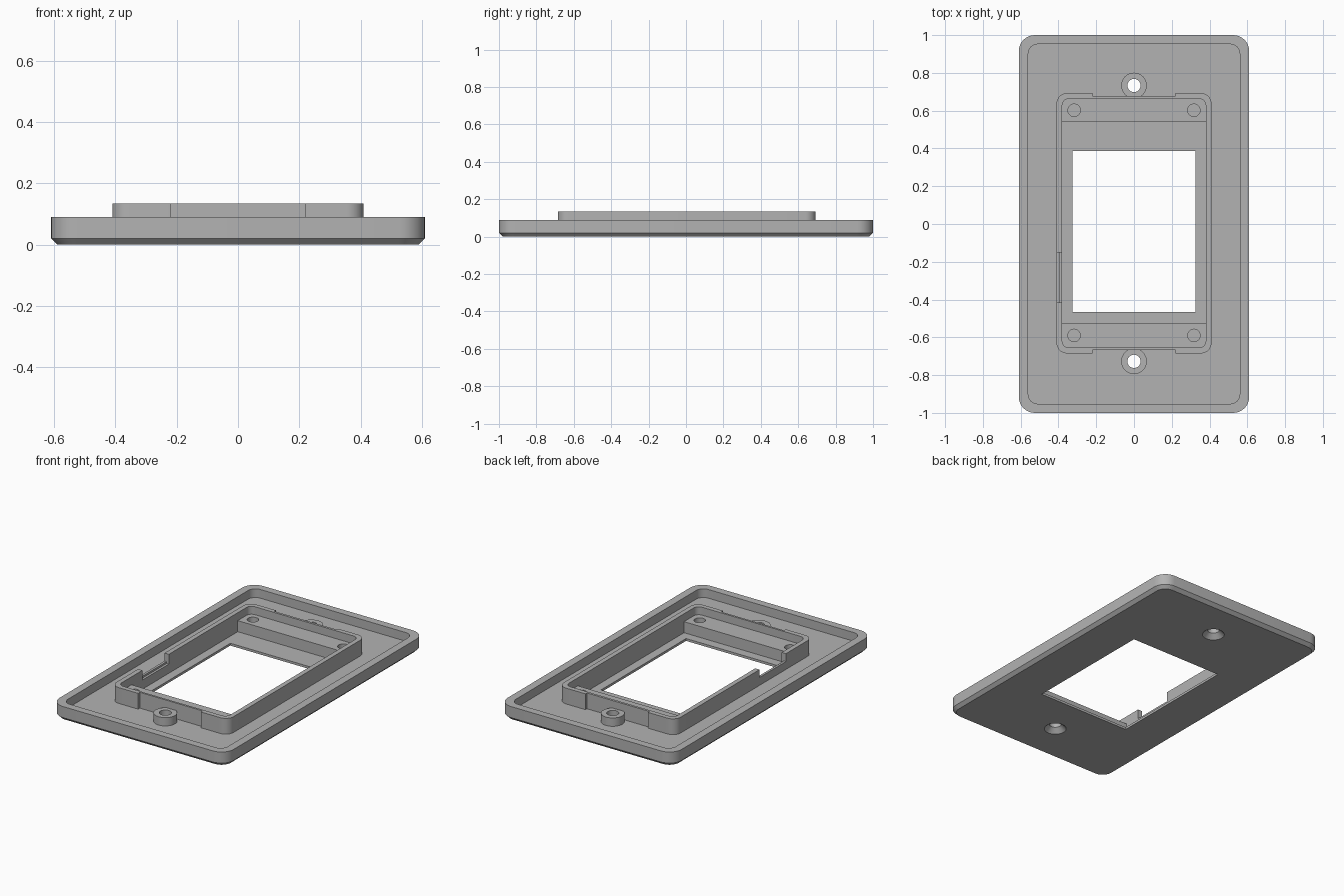
import bpy, bmesh, math

if "Cube" in bpy.data.objects:
    bpy.data.objects.remove(bpy.data.objects["Cube"], do_unlink=True)

grey = bpy.data.materials.new("grey plastic")
grey.use_nodes = True
colour = (0.45, 0.45, 0.45, 1)
grey.diffuse_color = colour
grey.node_tree.nodes["Principled BSDF"].inputs["Base Color"].default_value = colour


def outline(x0, x1, y0, y1, r, steps=8):
    """Rectangle outline with rounded corners, counter-clockwise."""
    if r == 0:
        return [(x0, y0), (x1, y0), (x1, y1), (x0, y1)]
    centres = [(x1 - r, y1 - r), (x0 + r, y1 - r), (x0 + r, y0 + r), (x1 - r, y0 + r)]
    points = []
    for corner, (cx, cy) in enumerate(centres):
        for i in range(steps + 1):
            a = (corner + i / steps) * math.pi / 2
            points.append((cx + r * math.cos(a), cy + r * math.sin(a)))
    return points


def circle(x, y, r, n=32):
    return [(x + r * math.cos(i * math.tau / n), y + r * math.sin(i * math.tau / n))
            for i in range(n)]


def loft(name, layers):
    """Solid through a stack of (outline, z) layers."""
    bm = bmesh.new()
    rings = [[bm.verts.new((x, y, z)) for x, y in pts] for pts, z in layers]
    bm.faces.new(rings[0][::-1])
    bm.faces.new(rings[-1])
    for low, high in zip(rings, rings[1:]):
        n = len(low)
        for i in range(n):
            j = (i + 1) % n
            bm.faces.new((low[i], low[j], high[j], high[i]))
    mesh = bpy.data.meshes.new(name)
    bm.to_mesh(mesh)
    bm.free()
    mesh.materials.append(grey)
    obj = bpy.data.objects.new(name, mesh)
    bpy.context.collection.objects.link(obj)
    return obj


def prism(name, pts, z0, z1):
    return loft(name, [(pts, z0), (pts, z1)])


def cut(target, *cutters):
    """Subtract each cutter in turn."""
    for cutter in cutters:
        mod = target.modifiers.new("cut", "BOOLEAN")
        mod.operation = "DIFFERENCE"
        mod.solver = "EXACT"
        mod.object = cutter
        bpy.context.view_layer.objects.active = target
        bpy.ops.object.modifier_apply(modifier=mod.name)


FLOOR, RIM, TOP, LEDGE, INNER = 0.035, 0.09, 0.135, 0.085, 0.015
HIGH = 0.3

# Plate with a chamfered face and a hollow back
plate = loft("wall_plate", [
    (outline(-0.59, 0.59, -0.98, 0.98, 0.065), 0),
    (outline(-0.61, 0.61, -1, 1, 0.085), 0.02),
    (outline(-0.61, 0.61, -1, 1, 0.085), RIM)])

# Raised frame around the opening
frame = prism("mount_frame", outline(-0.41, 0.41, -0.685, 0.693, 0.055), 0.03, TOP)

# Screw bosses
screws = [-0.727, 0.733]
bosses = [prism(name, circle(0, y, 0.068), 0.03, RIM - 0.002)
          for name, y in zip(("front_screw_boss", "back_screw_boss"), screws)]

# Cutters
recess = prism("recess_cutter", outline(-0.56, 0.56, -0.952, 0.952, 0.05), FLOOR, HIGH)
pocket = prism("pocket_cutter", outline(-0.38, 0.38, -0.655, 0.663, 0.035), LEDGE, HIGH)
well = prism("well_cutter", outline(-0.38, 0.38, -0.523, 0.54, 0), INNER, HIGH)
opening = prism("opening_cutter", outline(-0.325, 0.325, -0.465, 0.387, 0), -0.1, HIGH)
reliefs = [prism("relief_cutter", outline(-0.22, 0.22, y0, y1, 0), 0, HIGH)
           for y0, y1 in ((-0.8, -0.668), (0.678, 0.8))]
pins = [prism("pin_cutter", circle(x, y, 0.033), 0.04, HIGH)
        for x in (-0.317, 0.317) for y in (-0.59, 0.602)]
notches = [prism("notch_cutter", outline(x0, x1, -0.415, -0.15, 0), z, HIGH)
           for x0, x1, z in ((-0.45, -0.39, LEDGE), (-0.395, -0.36, LEDGE - 0.012))]
screw_holes = [loft("screw_hole_cutter", [
    (circle(0, y, 0.07), -0.005), (circle(0, y, 0.035), 0.03),
    (circle(0, y, 0.035), HIGH)]) for y in screws]

cut(plate, recess, well, opening, *screw_holes)
cut(frame, *reliefs, pocket, well, *pins, *notches)
for boss, hole in zip(bosses, screw_holes):
    cut(boss, hole)

for helper in [recess, pocket, well, opening] + reliefs + pins + notches + screw_holes:
    bpy.data.objects.remove(helper, do_unlink=True)

# Smooth the rounded corners, keep edges sharp
bpy.ops.object.select_all(action="DESELECT")
for part in [plate, frame] + bosses:
    part.select_set(True)
bpy.context.view_layer.objects.active = plate
bpy.ops.object.shade_smooth_by_angle(angle=math.radians(30))
